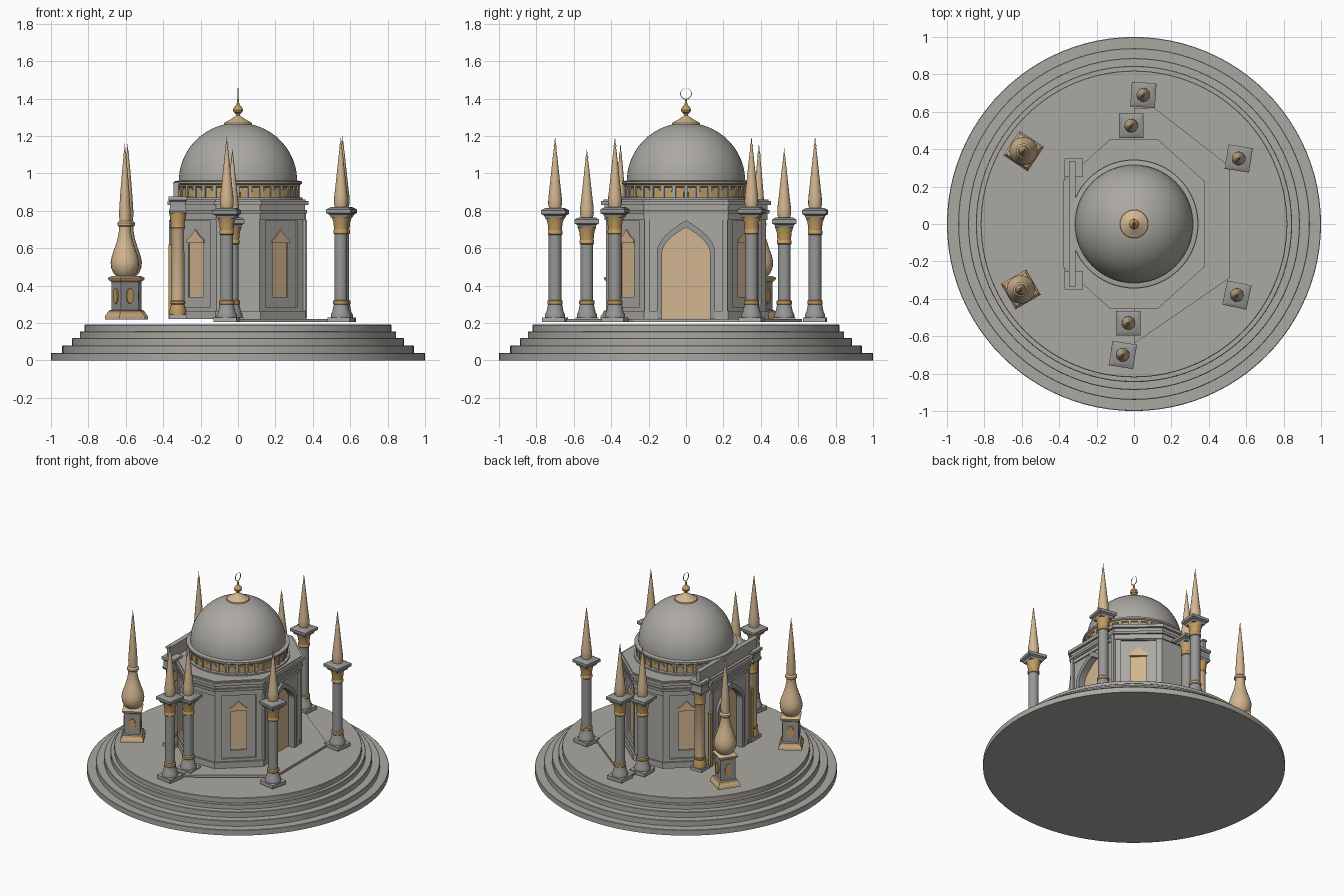
import bpy, bmesh, math
from mathutils import Matrix, Vector

if "Cube" in bpy.data.objects:
    bpy.data.objects.remove(bpy.data.objects["Cube"])


def material(name, rgb):
    m = bpy.data.materials.new(name)
    m.diffuse_color = (*rgb, 1)
    m.use_nodes = True
    m.node_tree.nodes["Principled BSDF"].inputs["Base Color"].default_value = m.diffuse_color
    return m


STONE = material("warm_grey_stone", (0.41, 0.395, 0.365))
GREY = material("column_grey", (0.31, 0.31, 0.305))
TAN = material("tan_stone", (0.65, 0.47, 0.28))
GOLD = material("dull_gold", (0.55, 0.34, 0.12))


def finish(name, bm, mats, angle=35):
    bmesh.ops.recalc_face_normals(bm, faces=bm.faces)
    me = bpy.data.meshes.new(name)
    bm.to_mesh(me)
    bm.free()
    for m in mats:
        me.materials.append(m)
    if angle:
        me.shade_smooth()
        me.set_sharp_from_angle(angle=math.radians(angle))
    else:
        me.shade_flat()
    ob = bpy.data.objects.new(name, me)
    bpy.context.scene.collection.objects.link(ob)
    return ob


def lathe(name, profile, x=0, y=0, seg=24, rot=0.0):
    """profile: (radius, z, material of the band above)"""
    bm = bmesh.new()
    mats, rings = [], []
    for r, z, m in profile:
        if m not in mats:
            mats.append(m)
        if r < 1e-5:
            rings.append([bm.verts.new((x, y, z))])
        else:
            rings.append([bm.verts.new((x + r * math.cos(rot + math.tau * i / seg),
                                        y + r * math.sin(rot + math.tau * i / seg), z))
                          for i in range(seg)])
    for a, b, p in zip(rings, rings[1:], profile):
        for i in range(seg):
            j = (i + 1) % seg
            if len(b) == 1:
                f = bm.faces.new((a[i], a[j], b[0]))
            else:
                f = bm.faces.new((a[i], a[j], b[j], b[i]))
            f.material_index = mats.index(p[2])
    for ring, p in ((rings[0], profile[0]), (rings[-1], profile[-1])):
        if len(ring) > 1:
            bm.faces.new(ring).material_index = mats.index(p[2])
    return finish(name, bm, mats)


def square(name, tiers, x, y, rot):
    """square stack, tiers: (half size, z, material above)"""
    return lathe(name, [(h * math.sqrt(2), z, m) for h, z, m in tiers],
                 x, y, 4, rot + math.pi / 4)


def prism(name, pts, a, b, mat, matrix=Matrix()):
    """extrude a 2D outline from height a to b, then place it"""
    bm = bmesh.new()
    lo = [bm.verts.new(matrix @ Vector((u, v, a))) for u, v in pts]
    hi = [bm.verts.new(matrix @ Vector((u, v, b))) for u, v in pts]
    n = len(pts)
    caps = [bm.faces.new(lo), bm.faces.new(hi)]
    for i in range(n):
        bm.faces.new((lo[i], lo[(i + 1) % n], hi[(i + 1) % n], hi[i]))
    bmesh.ops.recalc_face_normals(bm, faces=bm.faces)
    bmesh.ops.triangulate(bm, faces=caps)
    return finish(name, bm, [mat], 0)


def box(name, x0, x1, y0, y1, z0, z1, mat):
    return prism(name, [(x0, y0), (x1, y0), (x1, y1), (x0, y1)], z0, z1, mat)


def facing(angle, dist):
    """local u = sideways, v = up, w = outward from the centre"""
    c, s = math.cos(angle), math.sin(angle)
    return Matrix(((-s, 0, c, dist * c), (c, 0, s, dist * s), (0, 1, 0, 0), (0, 0, 0, 1)))


def arch(w, z0, spring, apex, n=8):
    side = [(w * (1 - (i / n) ** 1.8), spring + (apex - spring) * i / n) for i in range(n + 1)]
    return [(w, z0)] + side + [(-u, v) for u, v in side[-2::-1]] + [(-w, z0)]


def rect(w, z0, z1):
    return [(w, z0), (w, z1), (-w, z1), (-w, z0)]


def octagon(o):
    """building plan, grown outward by o"""
    q = [(0.35 + o, 0.22 + o * 0.42), (0.115 + o * 0.42, 0.428 + o)]
    q += [(-u, v) for u, v in q[::-1]]
    return q + [(-u, -v) for u, v in q]


# stepped round base
steps = [(1.0, 0, 0.04), (0.94, 0.04, 0.08), (0.887, 0.08, 0.12), (0.845, 0.12, 0.155), (0.82, 0.155, 0.191)]
prof = []
for r, a, b in steps:
    prof += [(r, a, STONE), (r, b - 0.003, STONE), (r - 0.003, b, STONE)]
lathe("stepped_base", prof, seg=96)

# half platform under the colonnade
prism("platform", [(0, -0.64), (0.51, -0.29), (0.51, 0.31), (0.11, 0.62), (0, 0.62)], 0.205, 0.222, STONE)

# octagonal hall with recessed niches
wall = prism("hall_walls", octagon(0), 0.222, 0.80, STONE)
cutters = []
diag = math.atan2(0.235, 0.208)
dist = 0.35 * math.cos(diag) + 0.22 * math.sin(diag)
shift = 0.2325 * -math.sin(diag) + 0.324 * math.cos(diag)
windows = [(diag, 1), (math.pi - diag, -1), (math.pi + diag, 1), (-diag, -1)]
for k, (a, sgn) in enumerate(windows):
    m = facing(a, dist) @ Matrix.Translation((shift * sgn, 0, 0))
    cutters.append(prism("panel_cutter", rect(0.115, 0.285, 0.745), -0.012, 0.05, STONE, m))
    cutters.append(prism("window_cutter", rect(0.054, 0.34, 0.64), -0.028, 0.01, STONE, m))
    prism("window_%d" % k, rect(0.054, 0.34, 0.64), -0.03, -0.022, TAN, m)
    prism("window_head_%d" % k, [(0.06, 0.628), (0.06, 0.645), (0.03, 0.665), (0, 0.70), (-0.03, 0.665),
                                 (-0.06, 0.645), (-0.06, 0.628)], -0.02, -0.004, TAN, m)
for a in (0, math.pi):
    cutters.append(prism("door_cutter", arch(0.13, 0.20, 0.58, 0.715), -0.04, 0.05, STONE, facing(a, 0.35)))
for c in cutters:
    mod = wall.modifiers.new("niche", 'BOOLEAN')
    mod.operation, mod.object, mod.solver = 'DIFFERENCE', c, 'EXACT'
    c.hide_render = True
    c.hide_viewport = True

# plinth, in four parts so the doors stay open
for s in (-1, 1):
    for t in (-1, 1):
        part = [(s * 0.362, t * 0.15), (s * 0.362, t * 0.225), (s * 0.12, t * 0.44), (0, t * 0.44),
                (0, t * 0.41), (s * 0.10, t * 0.41), (s * 0.33, t * 0.21), (s * 0.33, t * 0.15)]
        prism("hall_plinth", part, 0.222, 0.265, STONE)
# frieze, cornice and roof bands
for name, o, a, b, m in (("frieze", 0.008, 0.75, 0.785, STONE), ("cornice_lower", 0.018, 0.785, 0.805, GREY),
                         ("cornice_middle", 0.008, 0.805, 0.83, STONE), ("cornice_upper", 0.026, 0.83, 0.852, STONE),
                         ("roof", 0.012, 0.852, 0.860, STONE)):
    prism(name, octagon(o), a, b, m)

# arched doorways on both sides, each with two door leaves
for k, a in enumerate((0, math.pi)):
    m = facing(a, 0.35)
    prism("door_%d" % k, arch(0.13, 0.225, 0.58, 0.715), -0.042, -0.032, TAN, m)
    outer, inner = arch(0.155, 0.225, 0.585, 0.75), arch(0.128, 0.225, 0.58, 0.712)
    prism("door_arch_%d" % k, outer + inner[::-1], -0.03, 0.018, GREY, m)
    big, small = rect(0.222, 0.225, 0.80), rect(0.195, 0.225, 0.775)
    prism("door_surround_%d" % k, big + small[::-1], -0.01, 0.014, STONE, m)

# drum, ring of small arches and dome
lathe("drum", [(0.345, 0.858, STONE), (0.345, 0.87, STONE), (0.322, 0.872, STONE), (0.322, 0.925, STONE),
               (0.33, 0.93, GOLD), (0.334, 0.94, STONE), (0.342, 0.945, STONE), (0.342, 0.957, STONE),
               (0.318, 0.962, STONE)], seg=64)
for i in range(32):
    prism("drum_arch_%d" % i, arch(0.02, 0.874, 0.9, 0.925, 4), -0.004, 0.005, GOLD,
          facing(math.tau * (i + 0.5) / 32, 0.322))
    prism("drum_pier_%d" % i, rect(0.009, 0.87, 0.932), -0.004, 0.010, STONE, facing(math.tau * i / 32, 0.322))
dome = [(0.316 * math.cos(t), 0.96 + 0.31 * math.sin(t), STONE)
        for t in (math.pi / 2 * i / 20 for i in range(20))]
lathe("dome", dome + [(0, 1.27, STONE)], seg=64)
lathe("dome_finial", [(0.076, 1.262, TAN), (0.074, 1.27, TAN), (0.035, 1.292, TAN), (0.010, 1.31, TAN),
                      (0.010, 1.317, GOLD), (0.024, 1.328, GOLD), (0.027, 1.34, GOLD), (0.02, 1.355, GOLD),
                      (0.008, 1.367, GOLD), (0.004, 1.395, GOLD), (0, 1.396, GOLD)], seg=24)
out, inn = [], []
for i in range(33):
    t = math.radians(105 + 330 * i / 32)
    w = 0.001 + 0.003 * math.sin(math.pi * i / 32)
    out.append((0.031 * math.cos(t), 1.426 + 0.031 * math.sin(t)))
    inn.append(((0.031 - w) * math.cos(t), 1.426 + (0.031 - w) * math.sin(t)))
prism("crescent", out + inn[::-1], -0.002, 0.002, GOLD, facing(0, 0))


# free-standing columns with spires
def column(name, x, y, top, tip, rot):
    rot = math.radians(rot)
    square(name + "_foot", [(0.061, 0.205, STONE), (0.061, 0.23, STONE)], x, y, rot)
    lathe(name + "_shaft", [(0.054, 0.23, GREY), (0.054, 0.245, GREY), (0.046, 0.26, GREY), (0.038, 0.298, GREY),
                            (0.041, 0.302, GOLD), (0.041, 0.318, GOLD), (0.034, 0.324, GREY),
                            (0.034, top - 0.095, GREY), (0.039, top - 0.09, GOLD), (0.039, top - 0.075, GOLD),
                            (0.036, top - 0.07, GOLD), (0.040, top - 0.03, GOLD), (0.050, top, GOLD)], x, y)
    square(name + "_capital", [(0.046, top - 0.005, GREY), (0.052, top + 0.01, GREY), (0.066, top + 0.018, GREY),
                               (0.066, top + 0.038, GREY), (0.045, top + 0.05, GREY)], x, y, rot)
    h = tip - top - 0.05
    lathe(name + "_spire", [(r, top + 0.05 + f * h, TAN) for r, f in
                            ((0.033, 0), (0.037, 0.06), (0.036, 0.14), (0.029, 0.3), (0.020, 0.52), (0.011, 0.74),
                             (0.006, 0.84), (0.008, 0.865), (0.004, 0.89), (0, 1))], x, y, 16)


for k, c in enumerate(((0.05, 0.69, 0.765, 1.2, -4), (-0.015, 0.525, 0.715, 1.135, 0),
                       (0.56, 0.35, 0.77, 1.2, -9), (0.55, -0.38, 0.77, 1.2, -12),
                       (-0.03, -0.53, 0.715, 1.135, 0), (-0.06, -0.70, 0.765, 1.2, -9))):
    column("column_%d" % k, *c)

# two vase-shaped minarets on pedestals
for k, (x, y) in enumerate(((-0.59, 0.39), (-0.605, -0.35))):
    a = math.atan2(y, x)
    square("minaret_pedestal_%d" % k, [(0.078, 0.22, TAN), (0.078, 0.238, TAN), (0.07, 0.25, GOLD), (0.064, 0.265, GREY),
                                       (0.053, 0.27, GREY), (0.053, 0.42, GOLD), (0.064, 0.432, TAN),
                                       (0.066, 0.442, TAN), (0.05, 0.452, TAN)], x, y, a)
    for j in range(4):
        m = Matrix.Translation((x, y, 0)) @ facing(a + j * math.pi / 2, 0.053)
        oval = [(0.022 * math.cos(t), 0.345 + 0.042 * math.sin(t)) for t in (math.tau * i / 16 for i in range(16))]
        prism("pedestal_medallion_%d_%d" % (k, j), oval, -0.002, 0.007, GOLD, m)
    lathe("minaret_vase_%d" % k, [(r, z, TAN) for r, z in
          ((0.045, 0.45), (0.06, 0.465), (0.073, 0.495), (0.076, 0.525), (0.069, 0.56), (0.053, 0.605), (0.039, 0.65),
           (0.032, 0.69), (0.032, 0.715), (0.040, 0.722), (0.040, 0.735), (0.029, 0.745), (0.031, 0.79),
           (0.024, 0.9), (0.014, 1.02), (0.007, 1.09), (0.009, 1.10), (0.004, 1.115), (0, 1.165))], x, y, 24)

# side portal: gold columns carrying a beam
for s in (-1, 1):
    y = s * 0.30
    n = "portal_column_%s" % ("back" if s > 0 else "front")
    square(n + "_foot", [(0.046, 0.222, STONE), (0.046, 0.245, STONE)], -0.322, y, 0)
    lathe(n, [(0.044, 0.245, GOLD), (0.044, 0.27, GOLD), (0.036, 0.30, GOLD), (0.04, 0.305, GOLD),
              (0.04, 0.315, GOLD), (0.036, 0.32, TAN), (0.034, 0.70, GOLD), (0.040, 0.71, GOLD),
              (0.036, 0.73, GOLD), (0.046, 0.79, GOLD)], -0.322, y)
    square(n + "_capital", [(0.042, 0.785, GREY), (0.048, 0.80, GREY), (0.042, 0.815, GREY), (0.042, 0.85, GREY),
                            (0.05, 0.858, STONE), (0.05, 0.877, STONE)], -0.322, y, 0)
box("portal_beam", -0.344, -0.318, -0.33, 0.33, 0.852, 0.94, STONE)
box("portal_beam_cap", -0.348, -0.314, -0.338, 0.338, 0.94, 0.952, STONE)
for s in (-1, 1):
    box("portal_trim", -0.372, -0.355, s * 0.235 - 0.015, s * 0.235 + 0.015, 0.225, 0.62, GOLD)
